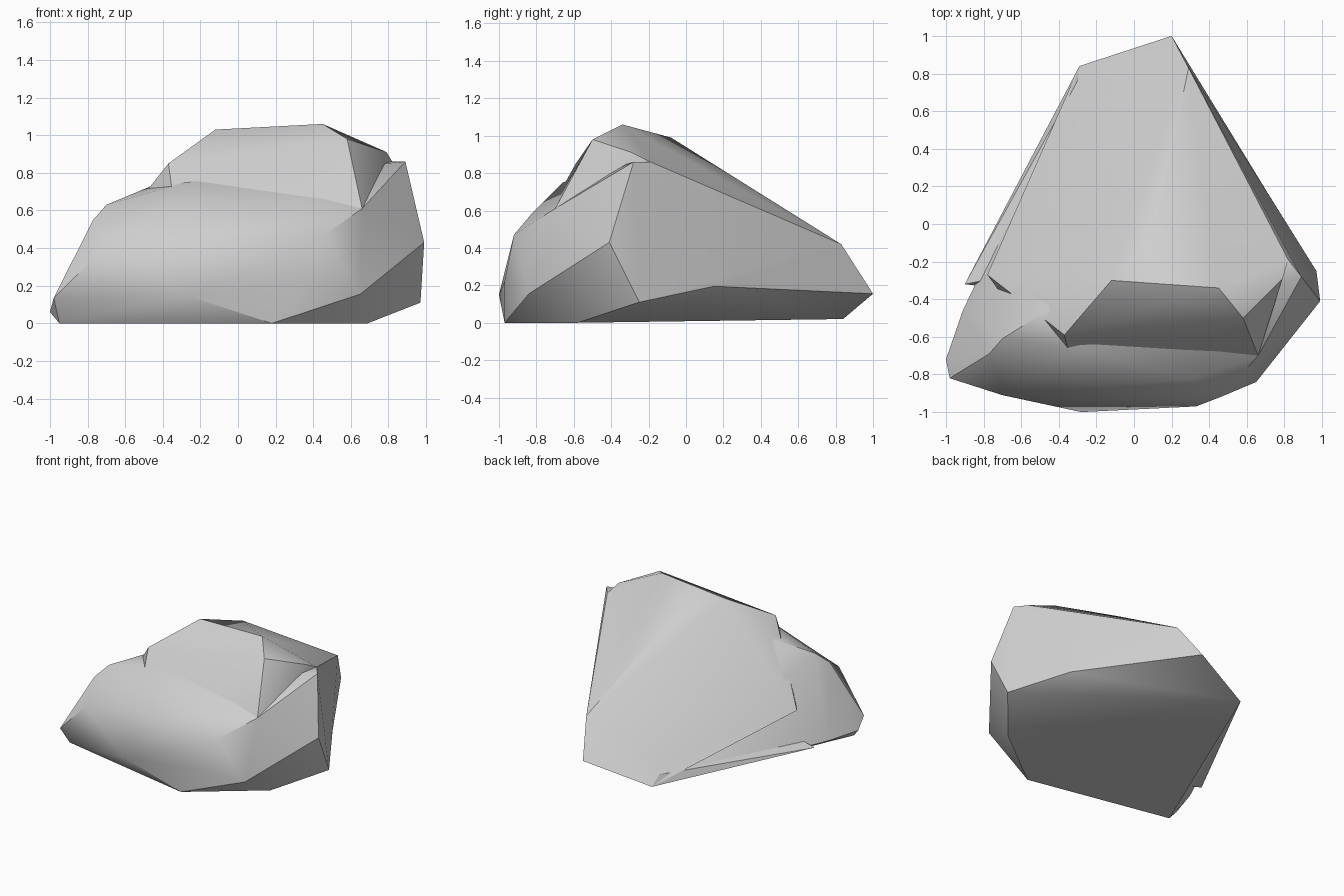
import bpy, bmesh, math
from mathutils import Vector

if "Cube" in bpy.data.objects:
    bpy.data.objects.remove(bpy.data.objects["Cube"])

stone = bpy.data.materials.new("grey_stone")
stone.use_nodes = True
stone.diffuse_color = (0.62, 0.62, 0.62, 1)
stone.node_tree.nodes["Principled BSDF"].inputs["Base Color"].default_value = (0.62, 0.62, 0.62, 1)


def chiselled(name, corners, angle=35, bends=()):
    """Facetted block wrapped around its corners; each bend splits an edge and moves the new corner."""
    bm = bmesh.new()
    for c in corners:
        bm.verts.new(c)
    hull = bmesh.ops.convex_hull(bm, input=bm.verts[:])
    loose = {v for v in hull["geom_interior"] if isinstance(v, bmesh.types.BMVert)}
    bmesh.ops.delete(bm, geom=list(loose), context="VERTS")
    for start, end, corner in bends:
        a, b = (min(bm.verts, key=lambda v: (v.co - Vector(p)).length) for p in (start, end))
        edge = bm.edges.get((a, b))
        if edge:
            bmesh.utils.edge_split(edge, a, 0.5)[1].co = corner
    bmesh.ops.triangulate(bm, faces=bm.faces[:])
    bmesh.ops.recalc_face_normals(bm, faces=bm.faces[:])
    mesh = bpy.data.meshes.new(name)
    bm.to_mesh(mesh)
    bm.free()
    mesh.materials.append(stone)
    obj = bpy.data.objects.new(name, mesh)
    bpy.context.collection.objects.link(obj)
    bpy.ops.object.select_all(action="DESELECT")
    obj.select_set(True)
    bpy.context.view_layer.objects.active = obj
    bpy.ops.object.shade_smooth_by_angle(angle=math.radians(angle))


# Corners shared by the blocks
back_tip, back_left = (.20, 1, .155), (-.29, .84, .02)
right_foot = (.97, -.25, .11)
right_ledge = (.66, -.70, .61)
back_ridge = [(.29, .83, .42), (.82, -.19, .86)]

# Upper block: summit, broken left step and overhanging back slope
summit = [(-.12, -.30, 1.03), (.45, -.34, 1.06), (.58, -.50, .98), (.10, -.08, .99), (.79, -.29, .91)]
step = [(-.37, -.59, .85), (-.42, -.57, .74)]
overhang = [(-.27, .72, .15), (-.45, .345, .23), (-.78, -.27, .33)]
chiselled("crown", summit + step + overhang + back_ridge
          + [back_tip, back_left, right_ledge, (-.28, -.95, .20)])

# Lower block: left lobe, right buttress and the base under them
lobe = [(-.70, -.91, .41), (-.77, -.69, .55), (-.70, -.61, .63), (-.46, -.46, .73), (-.28, -.66, .75)]
buttress = [(.89, -.28, .86), (.99, -.41, .43), (.46, -.92, .47), (.65, -.84, .155), (.30, -.82, .59)]
base = [(.69, -.58, 0), (.18, -.97, 0), (.33, -.97, .22), (-.28, -1, .15), (-.98, -.82, .135),
        (-1, -.72, .06), (-.95, -.74, 0), (-.91, -.46, .05), (-.84, -.33, .06)]
chiselled("apron", lobe + buttress + base + back_ridge + [back_tip, back_left, right_foot, right_ledge],
          angle=30, bends=[(right_foot, back_tip, (.72, .15, .195))])

# Thin split ledge along the left foot
chiselled("split_ledge", [back_left, (-.90, -.32, .05), (-.82, -.33, .03),
                          (-.30, .76, .09), (-.80, -.30, .09)])
